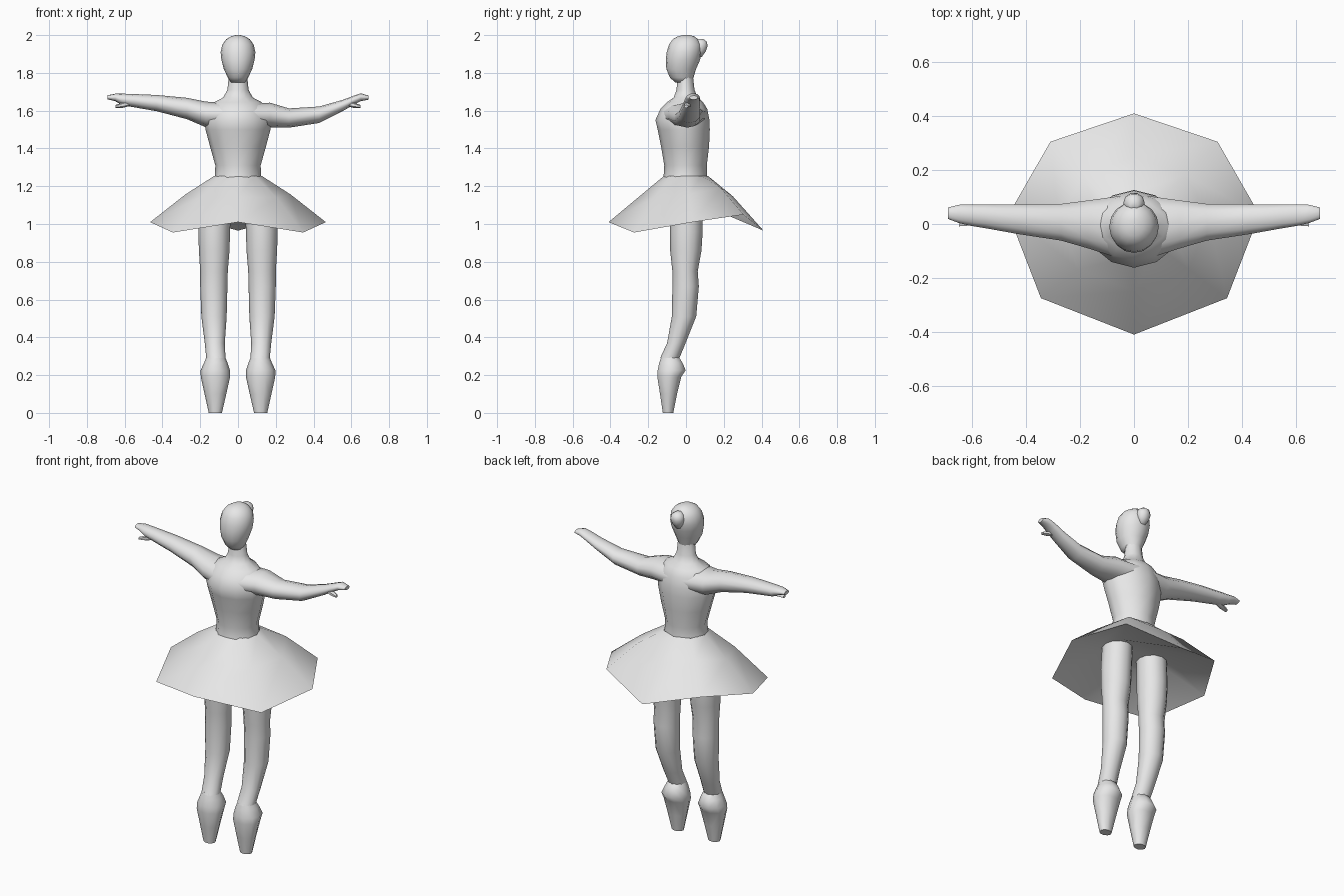
import bpy, bmesh, math
from mathutils import Vector

cube = bpy.data.objects.get("Cube")
if cube:
    bpy.data.objects.remove(cube)

GREY = (0.8, 0.8, 0.8, 1.0)
mat = bpy.data.materials.new("plain light grey")
mat.use_nodes = True
mat.diffuse_color = GREY
mat.node_tree.nodes["Principled BSDF"].inputs["Base Color"].default_value = GREY


def build(name, rings, cap_start=True, cap_end=True, recalc=True, angle=60):
    """Skin a list of point rings into one smooth object."""
    bm = bmesh.new()
    loops = [[bm.verts.new(p) for p in ring] for ring in rings]
    n = len(loops[0])
    for lo, hi in zip(loops, loops[1:]):
        for i in range(n):
            j = (i + 1) % n
            bm.faces.new((lo[i], lo[j], hi[j], hi[i]))
    if cap_start:
        bm.faces.new(loops[0][::-1])
    if cap_end:
        bm.faces.new(loops[-1])
    if recalc:
        bmesh.ops.recalc_face_normals(bm, faces=bm.faces)
    mesh = bpy.data.meshes.new(name)
    bm.to_mesh(mesh)
    bm.free()
    mesh.materials.append(mat)
    obj = bpy.data.objects.new(name, mesh)
    bpy.context.collection.objects.link(obj)
    bpy.ops.object.select_all(action='DESELECT')
    obj.select_set(True)
    bpy.context.view_layer.objects.active = obj
    bpy.ops.object.shade_smooth_by_angle(angle=math.radians(angle))
    return obj


def oval(a0, a1, b0, b1, n, point):
    """Outline inside the range a0..a1, b0..b1; point > 1 makes it pointed."""
    out = []
    for i in range(n):
        t = 2 * math.pi * i / n
        c, s = math.cos(t), math.sin(t)
        c = math.copysign(abs(c) ** point, c)
        s = math.copysign(abs(s) ** point, s)
        out.append(((a0 + a1 + (a1 - a0) * c) / 2, (b0 + b1 + (b1 - b0) * s) / 2))
    return out


def upright(name, sections, n=12, point=1.0, side=1):
    """Sections are (z, x0, x1, y_front, y_back)."""
    return build(name, [[(side * x, y, z) for x, y in oval(x0, x1, y0, y1, n, point)]
                        for z, x0, x1, y0, y1 in sections])


def sideways(name, sections, side, n=10):
    """Sections are (x, z0, z1, y_front, y_back)."""
    return build(name, [[(side * x, y, z) for z, y in oval(z0, z1, y0, y1, n, 1)]
                        for x, z0, z1, y0, y1 in sections])


def centred(rows):
    return [(z, -r, r, y0, y1) for z, r, y0, y1 in rows]


# Torso and neck
upright("torso", centred([
    (1.22, .13, -.125, .115), (1.26, .122, -.118, .11), (1.31, .12, -.115, .11),
    (1.41, .148, -.132, .122), (1.5, .172, -.15, .126), (1.55, .178, -.162, .124),
    (1.61, .16, -.135, .112), (1.645, .125, -.1, .09), (1.67, .078, -.065, .062),
    (1.71, .056, -.05, .045), (1.79, .048, -.045, .036)]), point=1.1)

# Head and hair bun
upright("head", centred([
    (1.75, .04, -.058, .03), (1.775, .054, -.085, .04), (1.82, .075, -.104, .053),
    (1.87, .088, -.107, .075), (1.91, .092, -.102, .082), (1.95, .083, -.09, .082),
    (1.978, .063, -.07, .064), (1.993, .038, -.045, .045), (2.0, .012, -.015, .02)]),
    n=16)
upright("hair_bun", centred([
    (1.885, .016, .055, .085), (1.915, .034, .045, .107), (1.942, .04, .04, .116),
    (1.965, .034, .045, .112), (1.98, .014, .05, .092)]), n=10)

# Arms: the right one is nearly straight, the left one is bent at the elbow
depth = [(.05, -.135, .11), (.17, -.095, .092), (.27, -.065, .078), (.43, -.04, .076),
         (.55, -.018, .075), (.61, -.008, .075), (.65, .002, .073), (.69, .018, .062)]
heights = {
    "right": (-1, [(1.51, 1.64), (1.512, 1.648), (1.555, 1.668), (1.597, 1.683),
                   (1.618, 1.688), (1.628, 1.69), (1.65, 1.69), (1.66, 1.682)]),
    "left": (1, [(1.51, 1.64), (1.512, 1.642), (1.51, 1.612), (1.535, 1.622),
                 (1.595, 1.656), (1.63, 1.678), (1.65, 1.692), (1.658, 1.68)])}
for label, (side, zs) in heights.items():
    sideways(label + "_arm", [(x, z0, z1, y0, y1)
                              for (x, y0, y1), (z0, z1) in zip(depth, zs)], side)
    sideways(label + "_thumb", [(.57, 1.625, 1.655, 0, .035), (.61, 1.615, 1.645, -.008, .025),
                                (.648, 1.614, 1.63, -.01, .012)], side, n=6)

# Legs with pointed shoes
leg = [(1.16, .035, .2, -.08, .09), (.96, .042, .21, -.085, .088), (.86, .045, .207, -.084, .082),
       (.75, .054, .2, -.072, .062), (.67, .056, .2, -.072, .068), (.51, .06, .194, -.075, .054),
       (.37, .07, .176, -.1, -.002), (.29, .066, .168, -.137, -.035)]
shoe = [(.3, .07, .165, -.132, -.038), (.265, .055, .18, -.145, -.015), (.225, .042, .198, -.154, .002),
        (.19, .042, .197, -.155, -.022), (.1, .062, .177, -.14, -.045), (0, .085, .155, -.124, -.066)]
for label, side in (("right", -1), ("left", 1)):
    upright(label + "_leg", leg, side=side)
    upright(label + "_shoe", shoe, n=10, side=side)

# Skirt: an eight-cornered wavy rim flaring out from the waist
half = [(0, -.41, 1.01), (.345, -.275, .955), (.465, .035, 1.01), (.31, .305, 1.05), (0, .41, .965)]
rim = [Vector(p) for p in half] + [Vector((-x, y, z)) for x, y, z in half[3:0:-1]]


def ring_around(rx, ry, z):
    return [Vector((rx * math.sin(i * math.pi / 4), -ry * math.cos(i * math.pi / 4), z))
            for i in range(8)]


waist = ring_around(.125, .116, 1.255)
lift = [0, .02, .012, .03, .022, .03, .012, .02]
middle = [w.lerp(r, .45) + Vector((0, 0, h)) for w, r, h in zip(waist, rim, lift)]
build("skirt", [rim, middle, waist], cap_start=False, cap_end=False, recalc=False, angle=80)

# Underside of the skirt, rising to the hips
under = [ring_around(.06, .04, 1.1), ring_around(.23, .13, 1.1), rim]
build("skirt_underside", under, cap_end=False, recalc=False, angle=80)
